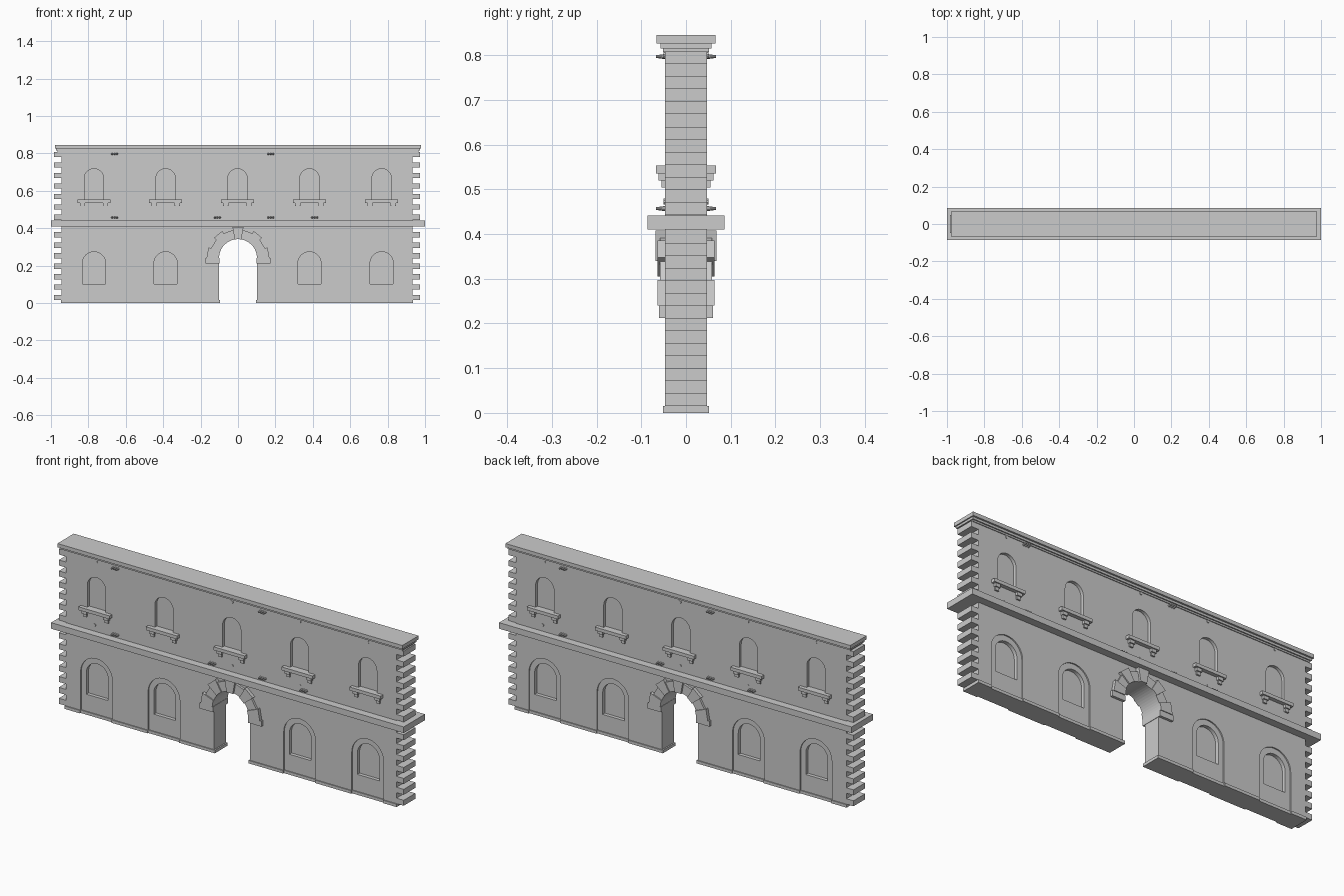
import bpy, bmesh, math
from mathutils import Vector

if "Cube" in bpy.data.objects:
    bpy.data.objects.remove(bpy.data.objects["Cube"])

LOWER = [-0.77, -0.387, 0.382, 0.768]
UPPER = [-0.77, -0.387, -0.003, 0.382, 0.768]
W = 0.047          # half wall thickness
XL, XR = -0.943, 0.932
DOOR_Z, DOOR_R = 0.24, 0.102


def finish(name, bm):
    bmesh.ops.recalc_face_normals(bm, faces=bm.faces)
    me = bpy.data.meshes.new(name)
    bm.to_mesh(me)
    bm.free()
    ob = bpy.data.objects.new(name, me)
    bpy.context.collection.objects.link(ob)
    return ob


def add_box(bm, x0, x1, y0, y1, z0, z1):
    ret = bmesh.ops.create_cube(bm, size=1)
    for v in ret['verts']:
        v.co = Vector(((x0 + x1) / 2 + v.co.x * (x1 - x0),
                       (y0 + y1) / 2 + v.co.y * (y1 - y0),
                       (z0 + z1) / 2 + v.co.z * (z1 - z0)))


def boxes(name, items):
    bm = bmesh.new()
    for b in items:
        add_box(bm, *b)
    return finish(name, bm)


def add_prism(bm, pts, y0, y1):
    a = [bm.verts.new((x, y0, z)) for x, z in pts]
    b = [bm.verts.new((x, y1, z)) for x, z in pts]
    n = len(pts)
    bm.faces.new(a)
    bm.faces.new(b[::-1])
    for i in range(n):
        bm.faces.new((a[i], b[i], b[(i + 1) % n], a[(i + 1) % n]))


def arch(cx, half, z0, spring, n=20):
    pts = [(cx - half, z0), (cx + half, z0)]
    for i in range(n + 1):
        t = math.pi * i / n
        pts.append((cx + half * math.cos(t), spring + half * math.sin(t)))
    return pts


def cut(target, profiles, spans):
    """Subtract arched prisms from the target and remove the cutter."""
    bm = bmesh.new()
    for p in profiles:
        for y0, y1 in spans:
            add_prism(bm, p, y0, y1)
    cutter = finish("cutter", bm)
    cutter.hide_render = True
    m = target.modifiers.new("cut", 'BOOLEAN')
    m.operation, m.solver, m.object = 'DIFFERENCE', 'EXACT', cutter
    dg = bpy.context.evaluated_depsgraph_get()
    me = bpy.data.meshes.new_from_object(target.evaluated_get(dg))
    target.modifiers.clear()
    target.data = me
    bpy.data.objects.remove(cutter)


def both(depth):
    return [(-0.2, -W + depth), (W - depth, 0.2)]


# main wall with doorway, shallow arched panels and window recesses
wall = boxes("wall", [(XL, XR, -W, W, 0, 0.82)])
cut(wall, [arch(0, DOOR_R, -0.1, DOOR_Z)], [(-0.2, 0.2)])
cut(wall, [arch(x, 0.09, -0.1, 0.212) for x in LOWER], both(0.006))
cut(wall, [arch(x, 0.062, 0.102, 0.212) for x in LOWER], both(0.024))
cut(wall, [arch(x, 0.052, 0.54, 0.666) for x in UPPER], both(0.016))

# plinth, stepping back inside each arched panel
segs, x = [], XL - 0.004
for c in LOWER[:2] + [0] + LOWER[2:]:
    if c == 0:
        segs.append((x, -0.095, 0.052))
        x = 0.095
    else:
        segs += [(x, c - 0.09, 0.052), (c - 0.09, c + 0.09, 0.046)]
        x = c + 0.09
segs.append((x, XR + 0.004, 0.052))
boxes("plinth", [(a, b, -y, y, 0, 0.015) for a, b, y in segs])

# toothed corner stones
teeth = []
for base, n in ((0.015, 7), (0.444, 7)):
    for k in range(n):
        z = base + 0.056 * k
        teeth.append((-0.983, XL, -W, W, z, z + 0.028))
        teeth.append((XR, 0.973, -W, W, z, z + 0.028))
boxes("corner_stones", teeth)

# floor band and stepped cornice
boxes("floor_band", [(-1, 1, -0.086, 0.086, 0.41, 0.441)])
boxes("cornice", [(-0.978, 0.978, -0.066, 0.066, 0.826, 0.845),
                  (-0.972, 0.972, -0.057, 0.057, 0.815, 0.826),
                  (-0.966, 0.966, -0.051, 0.051, 0.807, 0.815)])

# window sills on stepped brackets
sills, brackets = [], []
for c in UPPER:
    for s in (-1, 1):
        def slab(x0, x1, d, z0, z1):
            y = sorted((s * (W - 0.018), s * d))
            return (x0, x1, y[0], y[1], z0, z1)
        sills.append(slab(c - 0.088, c + 0.088, 0.067, 0.536, 0.553))
        for k in (-1, 1):
            bx = c + k * 0.062
            brackets.append(slab(bx - 0.014, bx + 0.014, 0.061, 0.52, 0.536))
            brackets.append(slab(bx - 0.01, bx + 0.01, 0.055, 0.504, 0.52))
boxes("window_sills", sills)
boxes("sill_brackets", brackets)

# arch stones: alternating wedges with a larger keystone
bm = bmesh.new()
N = 9
for i in range(N):
    a0, a1 = math.pi * i / N, math.pi * (i + 1) / N
    big = i % 2 == 0
    ro, d = (0.168, 0.064) if big else (0.153, 0.058)
    if i == N // 2:
        ro, d = 0.17, 0.068
    pts = []
    for j in range(4):
        t = a0 + (a1 - a0) * j / 3
        pts.append((0.1015 * math.cos(t), DOOR_Z + 0.1015 * math.sin(t)))
    for t in (a1, a0):
        pts.append((ro * math.cos(t), DOOR_Z + ro * math.sin(t)))
    add_prism(bm, pts, -d, d)
finish("arch_stones", bm)
boxes("arch_imposts", [(x0, x1, -0.06, 0.06, 0.212, 0.24)
                       for x0, x1 in ((-0.175, -0.1), (0.1, 0.175))])


# small round bolts and clusters of tapered pegs on both faces
def add_peg(bm, x, z, s, r1, r2, length):
    ret = bmesh.ops.create_cone(bm, cap_ends=True, segments=10,
                                radius1=r1, radius2=r2, depth=length)
    for v in ret['verts']:
        px, py, pz = v.co
        v.co = Vector((x + px, s * (W + pz + length / 2 - 0.001), z + py))


bolts, pegs = bmesh.new(), bmesh.new()
for s in (-1, 1):
    m = -s          # back face is the front turned half way round
    for x, z in ((-0.77, 0.8), (0, 0.8), (0.384, 0.8), (0.77, 0.8),
                 (-0.78, 0.473), (0, 0.473), (0.385, 0.473)):
        add_peg(bolts, m * x, z, s, 0.007, 0.007, 0.004)
    for x, z in ((-0.66, 0.797), (0.175, 0.797), (-0.66, 0.457),
                 (-0.11, 0.457), (0.175, 0.457), (0.41, 0.457)):
        for k in (-1, 0, 1):
            add_peg(pegs, m * x + k * 0.013, z, s, 0.006, 0.003, 0.021)
finish("wall_bolts", bolts)
finish("wall_pegs", pegs)
